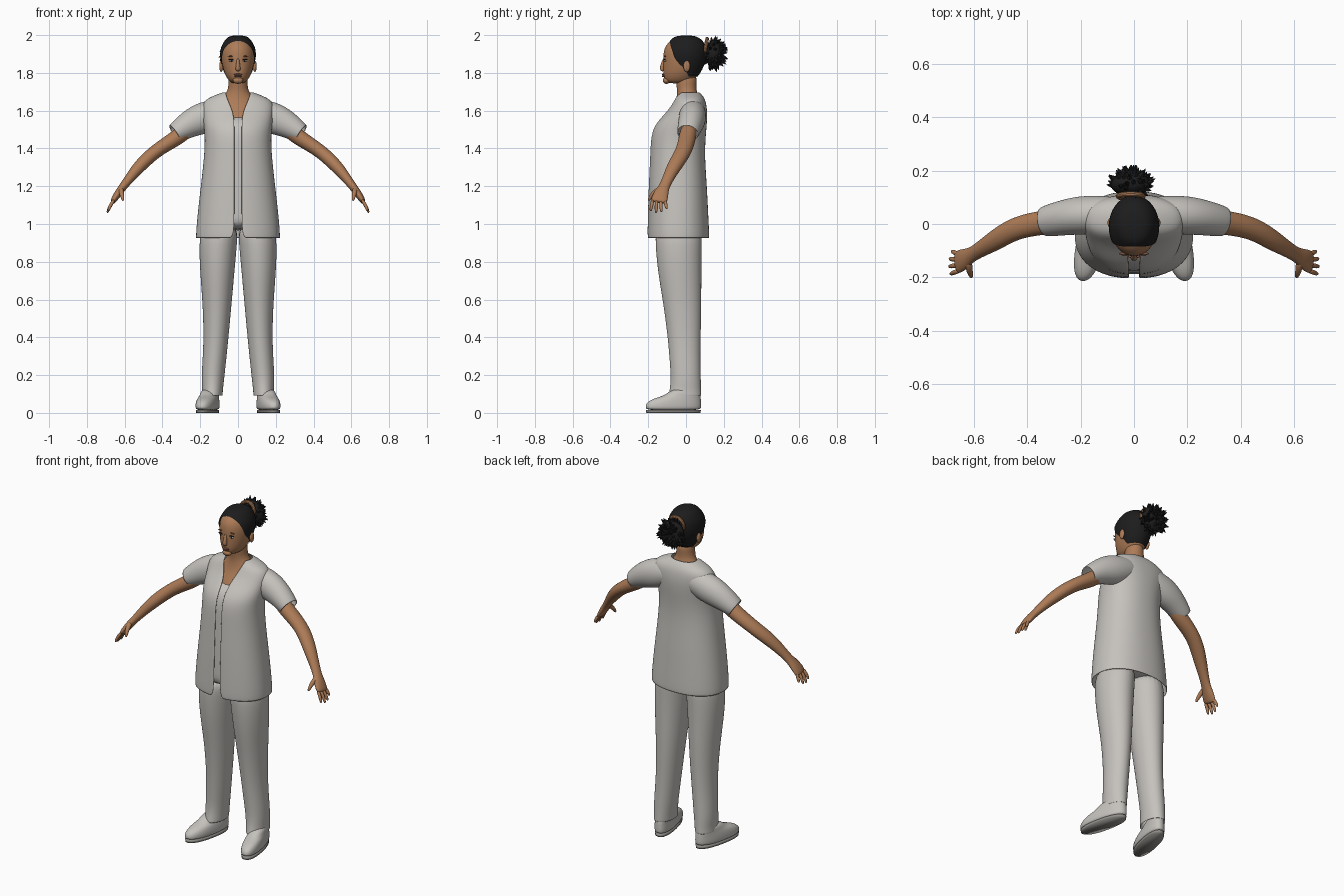
import bpy, bmesh, math, random
from mathutils import Vector, Matrix

cube = bpy.data.objects.get("Cube")
if cube:
    bpy.data.objects.remove(cube, do_unlink=True)
random.seed(4)


def material(name, r, g, b):
    m = bpy.data.materials.new(name)
    m.use_nodes = True
    m.diffuse_color = (r, g, b, 1)
    bsdf = m.node_tree.nodes["Principled BSDF"]
    bsdf.inputs["Base Color"].default_value = (r, g, b, 1)
    bsdf.inputs["Roughness"].default_value = 0.8
    return m


CLOTH = material("warm grey cloth", 0.56, 0.54, 0.51)
SKIN = material("brown skin", 0.42, 0.20, 0.095)
HAIR = material("black hair", 0.012, 0.012, 0.012)
LIP = material("dark brown lips", 0.25, 0.10, 0.06)
WHITE = material("eye white", 0.7, 0.68, 0.65)
SOLE = material("grey sole", 0.28, 0.27, 0.25)


def finish(name, bm, mat, levels=2, thick=0, smooth=True):
    bmesh.ops.remove_doubles(bm, verts=bm.verts, dist=1e-5)
    bmesh.ops.recalc_face_normals(bm, faces=bm.faces)
    me = bpy.data.meshes.new(name)
    bm.to_mesh(me)
    bm.free()
    for p in me.polygons:
        p.use_smooth = smooth
    me.materials.append(mat)
    ob = bpy.data.objects.new(name, me)
    bpy.context.collection.objects.link(ob)
    if thick:
        mod = ob.modifiers.new("thickness", "SOLIDIFY")
        mod.thickness, mod.offset = thick, 0
    if levels:
        mod = ob.modifiers.new("smooth", "SUBSURF")
        mod.levels = mod.render_levels = levels
    return ob


def loft(name, rings, mat, closed=True, caps=(True, True), thick=0, levels=2):
    bm = bmesh.new()
    rows = [[bm.verts.new(p) for p in ring] for ring in rings]
    n = len(rows[0])
    for a, b in zip(rows, rows[1:]):
        for i in range(n if closed else n - 1):
            j = (i + 1) % n
            bm.faces.new((a[i], a[j], b[j], b[i]))
    for row, cap in zip((rows[0], rows[-1]), caps):
        if cap:
            bm.faces.new(row)
    return finish(name, bm, mat, levels, thick)


def oval(z, rx, front, back, cx=0, power=2.0, start=None, count=24):
    """Level ring; a start angle leaves it open around the front."""
    cy, ry = (front + back) / 2, (back - front) / 2
    pts = []
    for i in range(count):
        if start is None:
            a = math.tau * i / count
        else:
            a = start + (math.tau - 2 * start) * i / (count - 1)
        s, c = math.sin(a), math.cos(a)
        pts.append(Vector((cx + math.copysign(rx * abs(s) ** (2 / power), s),
                           cy - math.copysign(ry * abs(c) ** (2 / power), c), z)))
    return pts


def tube(name, path, mat, side=1, caps=(True, True), thick=0, count=14):
    """Path of (x, y, z, radius across, radius through)."""
    pts = [Vector((side * p[0], p[1], p[2])) for p in path]
    rings = []
    for i, p in enumerate(pts):
        t = (pts[min(i + 1, len(pts) - 1)] - pts[max(i - 1, 0)]).normalized()
        ref = Vector((0, 1, 0)) if abs(t.y) < 0.9 else Vector((1, 0, 0))
        u = (ref - t * t.dot(ref)).normalized()
        v = t.cross(u)
        angles = [math.tau * k / count for k in range(count)]
        rings.append([p + u * path[i][3] * math.cos(a) + v * path[i][4] * math.sin(a) for a in angles])
    return loft(name, rings, mat, caps=caps, thick=thick)


def blob(name, loc, scale, mat):
    bm = bmesh.new()
    bmesh.ops.create_uvsphere(bm, u_segments=20, v_segments=12, radius=1,
                              matrix=Matrix.Translation(loc) @ Matrix.Diagonal((*scale, 1)))
    return finish(name, bm, mat, 0)


# Tunic: open front with a V neck (height, half width, front, back, half gap)
TUNIC = [(0.92, 0.222, -0.203, 0.122, 0.02), (1.05, 0.212, -0.2, 0.115, 0.018),
         (1.2, 0.194, -0.196, 0.108, 0.018), (1.35, 0.177, -0.188, 0.097, 0.018),
         (1.45, 0.172, -0.185, 0.1, 0.018), (1.52, 0.178, -0.168, 0.107, 0.018),
         (1.58, 0.184, -0.112, 0.11, 0.022), (1.62, 0.188, -0.08, 0.107, 0.037),
         (1.655, 0.175, -0.062, 0.1, 0.052), (1.68, 0.12, -0.052, 0.085, 0.062),
         (1.697, 0.074, -0.042, 0.066, 0.064)]
P = 2.25
loft("tunic", [oval(z, rx, f, b, power=P, start=math.asin((g / rx) ** (P / 2)), count=40)
               for z, rx, f, b, g in TUNIC], CLOTH, closed=False, caps=(False, False), thick=0.006)
under = [(0.965, *TUNIC[0][1:])] + TUNIC[1:7]
loft("undershirt", [oval(z, rx - 0.012, f + 0.012, b - 0.012, power=P, count=40)
                    for z, rx, f, b, g in under], CLOTH)

# Neck and upper chest
NECK = [(1.5, 0.1, -0.13, 0.05), (1.57, 0.12, -0.1, 0.08), (1.62, 0.12, -0.066, 0.085),
        (1.66, 0.09, -0.052, 0.075), (1.7, 0.056, -0.046, 0.056), (1.74, 0.05, -0.052, 0.055),
        (1.8, 0.05, -0.06, 0.06)]
loft("neck_and_chest", [oval(*r) for r in NECK], SKIN)

# Head (height, half width, front, back) and hair cap that follows it
HEAD = [(1.742, 0.036, -0.103, 0.02), (1.775, 0.061, -0.12, 0.055), (1.81, 0.077, -0.122, 0.08),
        (1.86, 0.087, -0.122, 0.098), (1.9, 0.089, -0.121, 0.102), (1.94, 0.083, -0.113, 0.098),
        (1.975, 0.06, -0.08, 0.075), (1.993, 0.03, -0.035, 0.035)]
loft("head", [oval(*r) for r in HEAD], SKIN)
HAIRLINE = (118, 102, 66, 60, 47, 0, 0)
loft("hair_cap", [oval(z + 0.006, rx + 0.007, f - 0.006, b + 0.007, start=math.radians(a), count=33)
                  for (z, rx, f, b), a in zip(HEAD[1:], HAIRLINE)],
     HAIR, closed=False, caps=(False, True))

# Face
tube("nose", [(0, -0.112, 1.88, 0.008, 0.008), (0, -0.122, 1.85, 0.01, 0.009),
              (0, -0.128, 1.825, 0.013, 0.014), (0, -0.122, 1.808, 0.01, 0.012)], SKIN)
blob("upper_lip", (0, -0.12, 1.791), (0.024, 0.008, 0.005), LIP)
blob("lower_lip", (0, -0.119, 1.783), (0.021, 0.009, 0.006), LIP)
blob("chin", (0, -0.103, 1.76), (0.028, 0.02, 0.018), SKIN)

# Hair tie and spiky bun
bpy.ops.mesh.primitive_torus_add(location=(-0.012, 0.104, 1.935), rotation=(math.radians(80), 0, 0),
                                 major_radius=0.046, minor_radius=0.01,
                                 major_segments=28, minor_segments=10)
tie = bpy.context.object
tie.name = "hair_tie"
tie.data.materials.append(SKIN)
bpy.ops.object.shade_smooth_by_angle()
BUN = Vector((-0.013, 0.15, 1.9))
SIZE = Vector((0.075, 0.047, 0.076))
blob("bun", BUN, SIZE, HAIR)
bm = bmesh.new()
for i in range(130):
    d = Vector((random.gauss(0, 1), random.gauss(0.35, 1), random.gauss(0, 1))).normalized()
    base = BUN + Vector([d[k] * SIZE[k] * 0.85 for k in range(3)])
    lean = (d + Vector((0, 0.25, -0.15))).normalized()
    length = random.uniform(0.02, 0.036)
    turn = lean.to_track_quat("Z", "Y").to_matrix().to_4x4()
    bmesh.ops.create_cone(bm, cap_ends=True, segments=5, radius1=0.014, radius2=0.001, depth=length,
                          matrix=Matrix.Translation(base + lean * length * 0.5) @ turn)
finish("bun_spikes", bm, HAIR, 0, smooth=False)

# Paired parts
SLEEVE = [(0.08, 0.035, 1.595, 0.066, 0.07), (0.18, 0.035, 1.563, 0.072, 0.086),
          (0.26, 0.025, 1.53, 0.065, 0.07), (0.338, 0.008, 1.477, 0.055, 0.05)]
ARM = [(0.24, 0.02, 1.52, 0.046, 0.045), (0.33, 0.006, 1.452, 0.047, 0.043),
       (0.4, -0.004, 1.41, 0.045, 0.038), (0.46, -0.024, 1.365, 0.043, 0.037),
       (0.51, -0.055, 1.317, 0.041, 0.036), (0.555, -0.083, 1.267, 0.034, 0.03),
       (0.608, -0.115, 1.198, 0.026, 0.021), (0.633, -0.13, 1.165, 0.04, 0.021),
       (0.657, -0.142, 1.128, 0.045, 0.017), (0.665, -0.145, 1.113, 0.04, 0.012)]
# (height, inner, outer, front, back)
LEG = [(1.0, 0.0, 0.19, -0.16, 0.085), (0.9, 0.006, 0.206, -0.162, 0.082),
       (0.74, 0.021, 0.199, -0.147, 0.08), (0.57, 0.036, 0.185, -0.117, 0.08),
       (0.4, 0.052, 0.18, -0.095, 0.076), (0.28, 0.064, 0.186, -0.085, 0.075),
       (0.18, 0.075, 0.192, -0.078, 0.077), (0.12, 0.082, 0.188, -0.085, 0.078),
       (0.09, 0.083, 0.192, -0.092, 0.08)]
# (height, half width, front, back)
SHOE = [(0.012, 0.049, -0.21, 0.076), (0.03, 0.055, -0.217, 0.082), (0.055, 0.054, -0.21, 0.081),
        (0.078, 0.05, -0.17, 0.079), (0.092, 0.046, -0.11, 0.077), (0.13, 0.042, -0.072, 0.068)]


def foot(name, rings, side, mat, levels):
    rows = [oval(*r, power=2.3) for r in rings]
    for row in rows:
        for p in row:
            p.x = side * (p.x + 0.148 - 0.2 * p.y)   # toes turned out
    return loft(name, rows, mat, levels=levels)


for side, word in ((1, "left"), (-1, "right")):
    tube(word + "_sleeve", SLEEVE, CLOTH, side, caps=(False, False), thick=0.006, count=18)
    tube(word + "_arm", ARM, SKIN, side)
    for i, reach in enumerate((0.9, 1.05, 1.0, 0.75)):
        y = -0.176 + i * 0.021
        spread = (i - 1.5) * 0.008
        tube(f"{word}_finger_{i + 1}",
             [(0.655, y, 1.13, 0.01, 0.01),
              (0.655 + 0.024 * reach, y + spread * 0.5, 1.13 - 0.036 * reach, 0.01, 0.01),
              (0.655 + 0.036 * reach, y + spread, 1.13 - 0.07 * reach, 0.007, 0.007)],
             SKIN, side, count=8)
    tube(word + "_thumb", [(0.62, -0.135, 1.19, 0.016, 0.016), (0.617, -0.17, 1.165, 0.014, 0.014),
                           (0.612, -0.187, 1.145, 0.011, 0.011), (0.608, -0.2, 1.122, 0.007, 0.007)],
         SKIN, side, count=8)
    loft(word + "_trouser_leg", [oval(z, (o - i) / 2, f, b, cx=side * (i + o) / 2)
                                 for z, i, o, f, b in LEG], CLOTH, caps=(True, False), thick=0.004)
    foot(word + "_shoe", SHOE, side, CLOTH, 2)
    foot(word + "_sole", [(0, 0.05, -0.21, 0.077), (0.016, 0.052, -0.213, 0.079)], side, SOLE, 0)
    blob(word + "_ear", (side * 0.089, 0.004, 1.835), (0.01, 0.018, 0.03), SKIN)
    blob(word + "_eye", (side * 0.035, -0.111, 1.865), (0.014, 0.006, 0.006), WHITE)
    blob(word + "_iris", (side * 0.035, -0.114, 1.865), (0.006, 0.0045, 0.0062), HAIR)
    blob(word + "_upper_lid", (side * 0.035, -0.112, 1.871), (0.017, 0.006, 0.0025), HAIR)
    blob(word + "_brow", (side * 0.037, -0.111, 1.888), (0.019, 0.005, 0.003), LIP)
